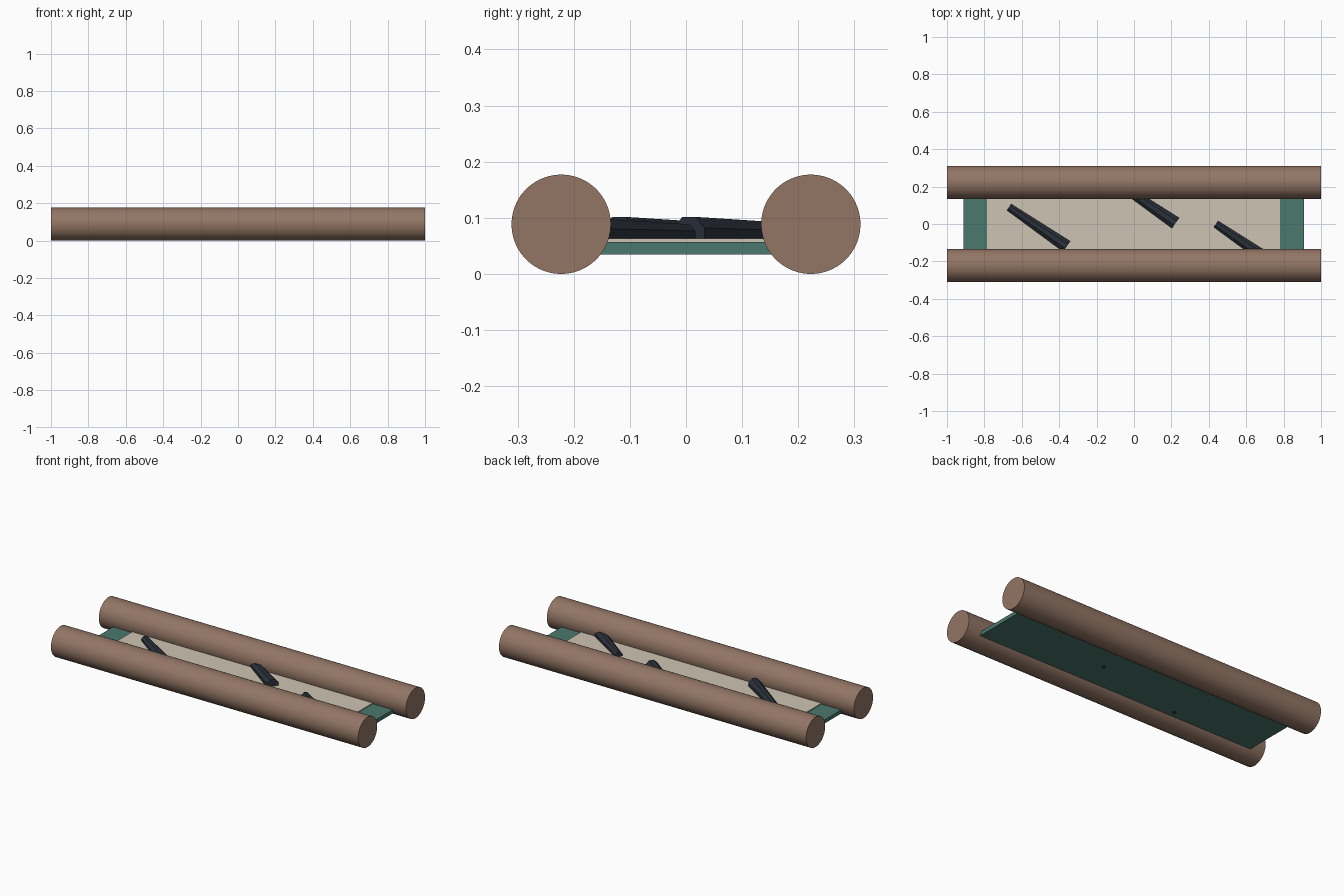
import bpy
import bmesh
import math
from mathutils import Matrix, Vector

if "Cube" in bpy.data.objects:
    bpy.data.objects.remove(bpy.data.objects["Cube"], do_unlink=True)


def material(name, rgb):
    mat = bpy.data.materials.new(name)
    mat.use_nodes = True
    mat.diffuse_color = (*rgb, 1)
    mat.node_tree.nodes["Principled BSDF"].inputs["Base Color"].default_value = (*rgb, 1)
    return mat


brown = material("brown wood", (0.29, 0.18, 0.13))
green = material("green cloth", (0.069, 0.188, 0.156))
cream = material("cream mat", (0.61, 0.55, 0.45))
slate = material("dark slate", (0.023, 0.03, 0.042))


def rod(name, start, end, r_start, r_end, sides, mat):
    """Tapered prism between two points, with a flat facet on top."""
    start, end = Vector(start), Vector(end)
    axis = end - start
    z = axis.normalized()
    x = Vector((0, 0, 1)).cross(z).normalized()
    y = z.cross(x)
    frame = Matrix((x, y, z)).transposed().to_4x4()
    place = Matrix.Translation((start + end) / 2) @ frame @ Matrix.Rotation(math.pi / sides, 4, 'Z')
    bm = bmesh.new()
    bmesh.ops.create_cone(bm, cap_ends=True, segments=sides, radius1=r_start,
                          radius2=r_end, depth=axis.length, matrix=place)
    return finish(name, bm, mat)


def slab(name, low, high, mat):
    low, high = Vector(low), Vector(high)
    bm = bmesh.new()
    bmesh.ops.create_cube(bm, size=1, matrix=Matrix.Translation((low + high) / 2)
                          @ Matrix.Diagonal((*(high - low), 1)))
    return finish(name, bm, mat)


def finish(name, bm, mat):
    mesh = bpy.data.meshes.new(name)
    bm.to_mesh(mesh)
    bm.free()
    mesh.materials.append(mat)
    obj = bpy.data.objects.new(name, mesh)
    bpy.context.collection.objects.link(obj)
    return obj


# Two long round side poles
R = 0.0885
POLE_Y = 0.2225
for side, name in ((-1, "front_pole"), (1, "back_pole")):
    pole = rod(name, (-1, side * POLE_Y, R), (1, side * POLE_Y, R), R, R, 64, brown)
    bpy.ops.object.select_all(action='DESELECT')
    pole.select_set(True)
    bpy.context.view_layer.objects.active = pole
    bpy.ops.object.shade_smooth_by_angle(angle=math.radians(30))

# Stretched bed with a pale mat on top
slab("bed_sheet", (-0.912, -POLE_Y, 0.035), (0.91, POLE_Y, 0.057), green)
slab("bed_mat", (-0.785, -0.2, 0.05), (0.78, 0.2, 0.063), cream)

# Three slanted tapered straps, wide end toward the front left
for i, (x, y) in enumerate(((-0.668, 0.09), (-0.086, 0.215), (0.438, 0.0))):
    rod(f"slanted_strap_{i + 1}", (x, y, 0.068), (x + 0.308, y - 0.21, 0.068),
        0.022, 0.0365, 8, slate)
